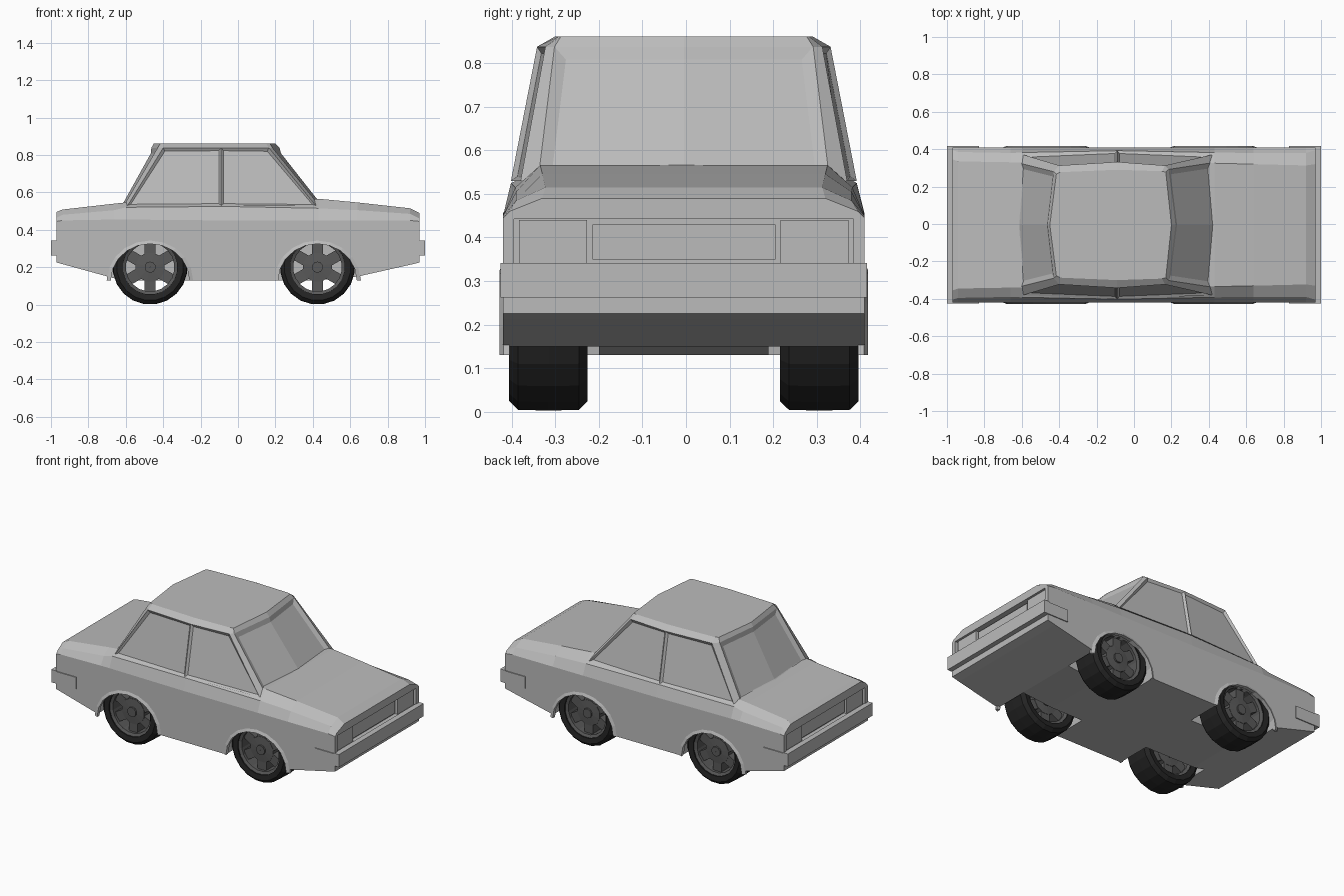
import bpy, bmesh, math
from mathutils import Matrix, Vector

if "Cube" in bpy.data.objects:
    bpy.data.objects.remove(bpy.data.objects["Cube"])


def material(name, v):
    m = bpy.data.materials.new(name)
    m.diffuse_color = (v, v, v, 1)
    m.use_nodes = True
    m.node_tree.nodes["Principled BSDF"].inputs["Base Color"].default_value = m.diffuse_color
    return m


GREY = material("light grey paint", 0.5)
RIM = material("dark grey metal", 0.1)
RUBBER = material("black rubber", 0.018)
W = 0.415                      # half width of the body
AXLES = (-0.47, 0.425)         # x of rear and front axle


def finish(name, bm, mat):
    bmesh.ops.recalc_face_normals(bm, faces=bm.faces)
    me = bpy.data.meshes.new(name)
    bm.to_mesh(me)
    bm.free()
    ob = bpy.data.objects.new(name, me)
    bpy.context.collection.objects.link(ob)
    me.materials.append(mat)
    return ob


def loft(bm, rings, caps=True, closed=False):
    vs = [[bm.verts.new(p) for p in r] for r in rings]
    n = len(vs[0])
    pairs = list(zip(vs, vs[1:])) + ([(vs[-1], vs[0])] if closed else [])
    rows = [[bm.faces.new((a[i], a[(i + 1) % n], b[(i + 1) % n], b[i]))
             for i in range(n)] for a, b in pairs]
    if caps:
        bm.faces.new(vs[0])
        bm.faces.new(vs[-1])
    return rows


def add_box(bm, x0, x1, y0, y1, z0, z1, rot=None):
    m = Matrix.Translation(((x0 + x1) / 2, (y0 + y1) / 2, (z0 + z1) / 2)) @ \
        Matrix.Diagonal((x1 - x0, y1 - y0, z1 - z0, 1))
    bmesh.ops.create_cube(bm, size=1, matrix=rot @ m if rot else m)


def box(name, *dims, mat=GREY):
    bm = bmesh.new()
    add_box(bm, *dims)
    return finish(name, bm, mat)


def lathe(bm, profile, n=20):
    # closed (radius, y) profile turned around the y axis
    rings = []
    for k in range(n):
        a = 2 * math.pi * (k + 0.5) / n
        rings.append([(r * math.cos(a), y, r * math.sin(a)) for r, y in profile])
    loft(bm, rings, caps=False, closed=True)


def cut(target, cutter):
    mod = target.modifiers.new("cut", 'BOOLEAN')
    mod.operation = 'DIFFERENCE'
    mod.solver = 'EXACT'
    mod.object = cutter
    bpy.context.view_layer.objects.active = target
    bpy.ops.object.modifier_apply(modifier=mod.name)
    bpy.data.objects.remove(cutter)


def arch(cx, w, h, n=10):
    # half ellipse of the wheel opening
    return [(cx + w * math.cos(math.pi * i / n), 0.13 + h * math.sin(math.pi * i / n))
            for i in range(n + 1)]


# Lower body: sections of x, bottom z, belt z, shoulder (y, z), top (y, z)
sections = [
    (-0.97, 0.225, 0.445, 0.400, 0.465, 0.350, 0.495),
    (-0.94, 0.217, 0.450, 0.390, 0.480, 0.340, 0.508),
    (-0.66, 0.140, 0.455, 0.385, 0.505, 0.335, 0.540),
    (-0.60, 0.130, 0.455, 0.387, 0.520, 0.335, 0.546),
    (-0.08, 0.130, 0.450, 0.397, 0.525, 0.335, 0.550),
    (0.43, 0.130, 0.450, 0.387, 0.515, 0.330, 0.566),
    (0.64, 0.150, 0.450, 0.385, 0.505, 0.325, 0.546),
    (0.92, 0.213, 0.450, 0.385, 0.485, 0.318, 0.515),
    (0.97, 0.225, 0.445, 0.400, 0.460, 0.325, 0.490),
]
rings = []
for x, zb, zm, ys, zs, yt, zt in sections:
    half = [(W, zb), (W, zm), (ys, zs), (yt, zt)]
    rings.append([(x, y, z) for y, z in half] + [(x, -y, z) for y, z in reversed(half)])
bm = bmesh.new()
loft(bm, rings)
body = finish("lower_body", bm, GREY)

# Wheel openings and the flared lips around them
for s in (-1, 1):
    for cx in AXLES:
        bm = bmesh.new()
        pts = [(cx + 0.215, 0.0)] + arch(cx, 0.215, 0.2) + [(cx - 0.215, 0.0)]
        loft(bm, [[(x, s * y, z) for x, z in pts] for y in (0.195, 0.6)])
        cut(body, finish("arch_cutter", bm, GREY))
        bm = bmesh.new()
        loft(bm, [[(a[0], s * 0.40, a[1]), (a[0], s * 0.423, a[1]),
                   (b[0], s * 0.414, b[1]), (b[0], s * 0.40, b[1])]
                  for a, b in zip(arch(cx, 0.21, 0.195), arch(cx, 0.232, 0.215))])
        finish("arch_lip", bm, GREY)

# Both ends: recessed panel, grille, lamps and wrap-around bumper
for s, end in ((-1, "rear"), (1, "front")):
    def span(a, b):
        return sorted((s * a, s * b))
    cut(body, box("panel_cutter", *span(0.935, 1.1), -0.39, 0.39, 0.335, 0.442))
    box(end + "_grille", *span(0.92, 0.95), -0.21, 0.21, 0.35, 0.43)
    for t in (-1, 1):
        box(end + "_lamp", *span(0.92, 0.958), *sorted((t * 0.222, t * 0.378)), 0.338, 0.44)
    bm = bmesh.new()
    add_box(bm, *span(0.965, 1.0), -0.421, 0.421, 0.262, 0.342)
    for t in (-1, 1):
        add_box(bm, *span(0.83, 0.97), *sorted((t * 0.40, t * 0.421)), 0.262, 0.338)
    finish(end + "_bumper", bm, GREY)


# Cabin: rings of base, eave and roof, from half outlines front to rear
def outline(z, half):
    pts = [(x, y, z) for x, y in half]
    return pts + [(x, -y, z) for x, y in reversed(half[1:-1])]


base = outline(0.53, [(0.465, 0), (0.435, 0.335), (0.415, 0.375), (-0.09, 0.397),
                      (-0.59, 0.375), (-0.61, 0.33), (-0.635, 0)])
eave = outline(0.838, [(0.222, 0), (0.185, 0.297), (0.165, 0.318), (-0.09, 0.337),
                       (-0.40, 0.318), (-0.43, 0.285), (-0.463, 0)])
roof = outline(0.862, [(0.2, 0), (0.17, 0.282), (0.15, 0.287), (-0.09, 0.295),
                       (-0.395, 0.282), (-0.415, 0.272), (-0.45, 0)])
bm = bmesh.new()
wall = loft(bm, [base, eave, roof])[0]
bmesh.ops.recalc_face_normals(bm, faces=bm.faces)
# window faces are sunk in: side panes one by one, screens as pairs
sides = [wall[i] for i in (2, 3, 8, 9)]
screens = [wall[i] for i in (0, 11, 5, 6)]
bmesh.ops.inset_individual(bm, faces=sides, thickness=0.018, depth=-0.012)
bmesh.ops.inset_region(bm, faces=screens, thickness=0.028, depth=-0.012, use_even_offset=True)
finish("cabin", bm, GREY)

# Wheels: tyre ring plus a six-spoke rim with open gaps
for cx in AXLES:
    for s in (-1, 1):
        bm = bmesh.new()
        lathe(bm, [(0.146, -0.086), (0.178, -0.09), (0.198, -0.07), (0.2, 0.0),
                   (0.198, 0.07), (0.178, 0.09), (0.146, 0.086)])
        tyre = finish("tyre", bm, RUBBER)
        bm = bmesh.new()
        lathe(bm, [(0.13, -0.07), (0.149, -0.08), (0.149, 0.08), (0.13, 0.07)])
        lathe(bm, [(0.001, -0.062), (0.08, -0.055), (0.08, 0.055), (0.001, 0.062)], 12)
        lathe(bm, [(0.001, -0.07), (0.03, -0.07), (0.03, 0.07), (0.001, 0.07)], 10)
        for k in range(6):
            rot = Matrix.Rotation(math.radians(30 + 60 * k), 4, 'Y')
            add_box(bm, 0.06, 0.14, -0.028, 0.028, -0.03, 0.03,
                    rot @ Matrix.Diagonal((1, 1.9, 1, 1)))
        rim = finish("wheel_rim", bm, RIM)
        for ob in (tyre, rim):
            ob.location = (cx, s * 0.311, 0.2)

# Whole car sits slightly towards the front side
for ob in bpy.context.scene.objects:
    ob.location.y -= 0.005
